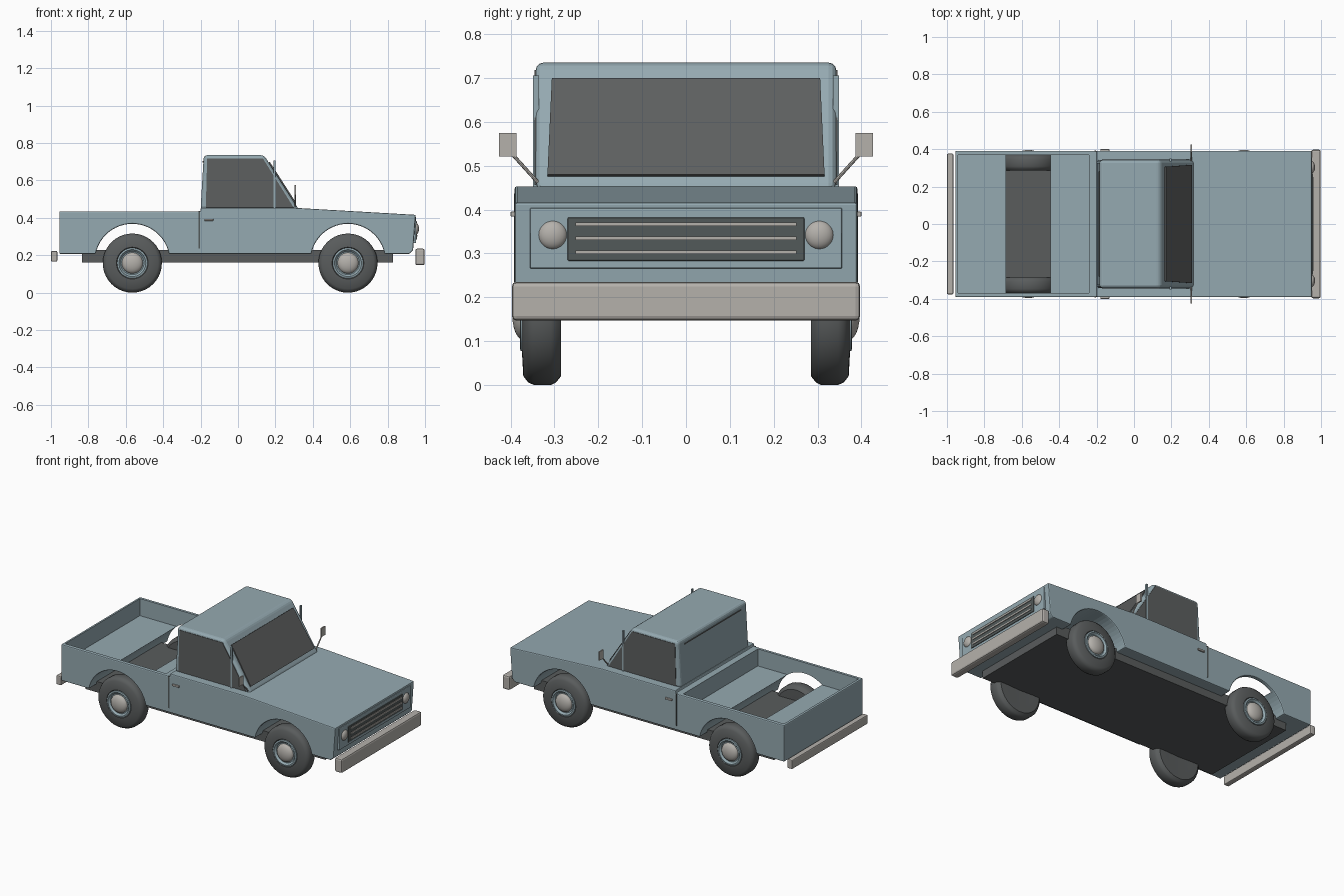
import bpy, bmesh, math
from mathutils import Vector

cube = bpy.data.objects.get("Cube")
if cube:
    bpy.data.objects.remove(cube, do_unlink=True)


def material(name, rgb):
    m = bpy.data.materials.new(name)
    m.use_nodes = True
    m.diffuse_color = (*rgb, 1)
    m.node_tree.nodes["Principled BSDF"].inputs["Base Color"].default_value = (*rgb, 1)
    return m


PAINT = material("blue grey paint", (0.30, 0.40, 0.44))
GLASS = material("dark glass", (0.11, 0.115, 0.115))
RUBBER = material("dark rubber", (0.10, 0.107, 0.108))
GRILLE = material("grille grey", (0.085, 0.1, 0.1))
CHROME = material("pale chrome", (0.46, 0.44, 0.41))


def finish(name, bm, mat, bevel=0, segments=2, smooth=False):
    bmesh.ops.recalc_face_normals(bm, faces=bm.faces)
    mesh = bpy.data.meshes.new(name)
    bm.to_mesh(mesh)
    bm.free()
    ob = bpy.data.objects.new(name, mesh)
    bpy.context.collection.objects.link(ob)
    mesh.materials.append(mat)
    if bevel:
        mod = ob.modifiers.new("Bevel", "BEVEL")
        mod.width, mod.segments = bevel, segments
        mod.limit_method, mod.angle_limit = "ANGLE", math.radians(40)
    if smooth:
        bpy.ops.object.select_all(action="DESELECT")
        ob.select_set(True)
        bpy.context.view_layer.objects.active = ob
        bpy.ops.object.shade_smooth_by_angle(angle=math.radians(35))
    return ob


def box(name, xs, ys, zs, mat, bevel=0):
    bm = bmesh.new()
    bmesh.ops.create_cube(bm, size=1)
    for v in bm.verts:
        v.co = [sum(r) / 2 + c * (r[1] - r[0]) for c, r in zip(v.co, (xs, ys, zs))]
    return finish(name, bm, mat, bevel)


def side_profile(name, points, y0, y1, mat, bevel=0, segments=2):
    """Extrude an x-z outline across the width."""
    bm = bmesh.new()
    face = bm.faces.new([bm.verts.new((x, y0, z)) for x, z in points])
    new = bmesh.ops.extrude_face_region(bm, geom=[face])["geom"]
    for v in new:
        if isinstance(v, bmesh.types.BMVert):
            v.co.y = y1
    return finish(name, bm, mat, bevel, segments)


def lathe(name, profile, x, z, side, mat, steps=40):
    """Turn a radius-y outline about a wheel axle."""
    bm = bmesh.new()
    verts = [bm.verts.new((x + r, side * y, z)) for r, y in profile]
    edges = [bm.edges.new(p) for p in zip(verts, verts[1:])]
    bmesh.ops.spin(bm, geom=verts + edges, cent=(x, 0, z), axis=(0, 1, 0),
                   angle=math.tau, steps=steps)
    bmesh.ops.remove_doubles(bm, verts=bm.verts, dist=0.0002)
    return finish(name, bm, mat, smooth=True)


AXLES = {"rear": -0.565, "front": 0.588}
AXLE_Z = 0.158


def arch(cx, r=0.2, cz=0.168, bottom=0.207, n=24):
    start = math.asin((bottom - cz) / r)
    angles = [math.pi - start - (math.pi - 2 * start) * i / n for i in range(n + 1)]
    return [(cx + r * math.cos(a), cz + r * math.sin(a)) for a in angles]


# Lower body with open wheel arches and load bed
outline = [(-0.955, 0.207), *arch(AXLES["rear"]), *arch(AXLES["front"]),
           (0.915, 0.207), (0.936, 0.225), (0.95, 0.416), (0.31, 0.453),
           (-0.2, 0.453), (-0.2, 0.435), (-0.955, 0.435)]
body = side_profile("body", outline, -0.391, 0.391, PAINT, 0.006)
cutter = box("bed_cutter", (-0.94, -0.24), (-0.37, 0.37), (0.328, 0.6), PAINT)
cutter.hide_render = True
cutter.hide_set(True)
cut = body.modifiers.new("Bed", "BOOLEAN")
cut.operation, cut.object, cut.solver = "DIFFERENCE", cutter, "EXACT"

# Underfloor
box("chassis", (-0.835, 0.83), (-0.32, 0.32), (0.16, 0.228), RUBBER)

# Cab with windows
side_profile("cab", [(-0.2, 0.445), (-0.183, 0.735), (0.139, 0.735), (0.325, 0.445)],
             -0.343, 0.343, PAINT, 0.018, 3)
box("rear_window_edge", (-0.189, -0.184), (-0.28, 0.28), (0.697, 0.703), GLASS)

bm = bmesh.new()
top, bottom = Vector((0.139, 0, 0.735)), Vector((0.318, 0, 0.456))
normal = Vector((0.84, 0, 0.54))
ring = []
for t, half in ((0.14, 0.306), (0.93, 0.316)):
    p = top.lerp(bottom, t) + normal * 0.007
    ring += [(p.x, half, p.z), (p.x, -half, p.z)]
face = bm.faces.new([bm.verts.new(ring[i]) for i in (0, 1, 3, 2)])
new = bmesh.ops.extrude_face_region(bm, geom=[face])["geom"]
bmesh.ops.translate(bm, vec=normal * -0.009,
                    verts=[v for v in new if isinstance(v, bmesh.types.BMVert)])
finish("windshield", bm, GLASS)

for side, label in ((1, "left"), (-1, "right")):
    side_profile(f"{label}_side_window",
                 [(-0.172, 0.456), (-0.165, 0.718), (0.133, 0.718), (0.297, 0.456)],
                 side * 0.338, side * 0.3455, GLASS)
    box(f"{label}_window_divider", (0.191, 0.201),
        sorted((side * 0.335, side * 0.349)), (0.45, 0.706), PAINT)
    box(f"{label}_door_gap", (-0.21, -0.202),
        sorted((side * 0.386, side * 0.3925)), (0.235, 0.436), GRILLE)
    box(f"{label}_door_handle", (-0.18, -0.132),
        sorted((side * 0.385, side * 0.4)), (0.384, 0.395), CHROME, 0.002)

    # Door mirror and its slanted arm
    box(f"{label}_mirror", (0.301, 0.309),
        sorted((side * 0.386, side * 0.426)), (0.521, 0.575), CHROME)
    bm = bmesh.new()
    a, b = Vector((0.305, side * 0.338, 0.462)), Vector((0.305, side * 0.395, 0.525))
    bmesh.ops.create_cone(bm, cap_ends=True, segments=8, radius1=0.004,
                          radius2=0.004, depth=(b - a).length)
    bm.transform((b - a).to_track_quat("Z", "Y").to_matrix().to_4x4())
    bmesh.ops.translate(bm, vec=(a + b) / 2, verts=bm.verts)
    finish(f"{label}_mirror_arm", bm, CHROME, smooth=True)

    # Domed headlight
    bm = bmesh.new()
    bmesh.ops.create_uvsphere(bm, u_segments=24, v_segments=14, radius=0.033)
    for v in bm.verts:
        v.co = (0.948 + v.co.x * 0.6, side * 0.304 + v.co.y, 0.342 + v.co.z)
    finish(f"{label}_headlight", bm, CHROME, smooth=True)

    # Wheels
    for end, x in AXLES.items():
        name = f"{end}_{label}"
        lathe(f"{name}_tyre", [(0, 0.29), (0.09, 0.285), (0.138, 0.285), (0.152, 0.296),
                               (0.158, 0.308), (0.158, 0.347), (0.152, 0.36),
                               (0.138, 0.371), (0.085, 0.374), (0.075, 0.362),
                               (0, 0.362)], x, AXLE_Z, side, RUBBER)
        lathe(f"{name}_rim", [(0.081, 0.36), (0.081, 0.377), (0.072, 0.379),
                              (0.062, 0.368), (0, 0.368)], x, AXLE_Z, side, PAINT)
        dome = [(0.056 * math.cos(i * math.pi / 12), 0.37 + 0.026 * math.sin(i * math.pi / 12))
                for i in range(7)]
        lathe(f"{name}_hubcap", dome, x, AXLE_Z, side, CHROME)

# Nose panel and barred grille
box("nose_panel", (0.93, 0.953), (-0.356, 0.356), (0.265, 0.404), PAINT, 0.004)
box("grille", (0.94, 0.957), (-0.27, 0.27), (0.283, 0.382), GRILLE, 0.003)
for i in range(3):
    z = 0.303 + i * 0.0315
    box(f"grille_bar_{i + 1}", (0.95, 0.961), (-0.252, 0.252), (z - 0.004, z + 0.004), CHROME)

# Bumpers
box("front_bumper", (0.948, 0.998), (-0.397, 0.397), (0.147, 0.235), CHROME, 0.01)
box("rear_bumper", (-1.0, -0.966), (-0.376, 0.376), (0.166, 0.223), CHROME, 0.006)
